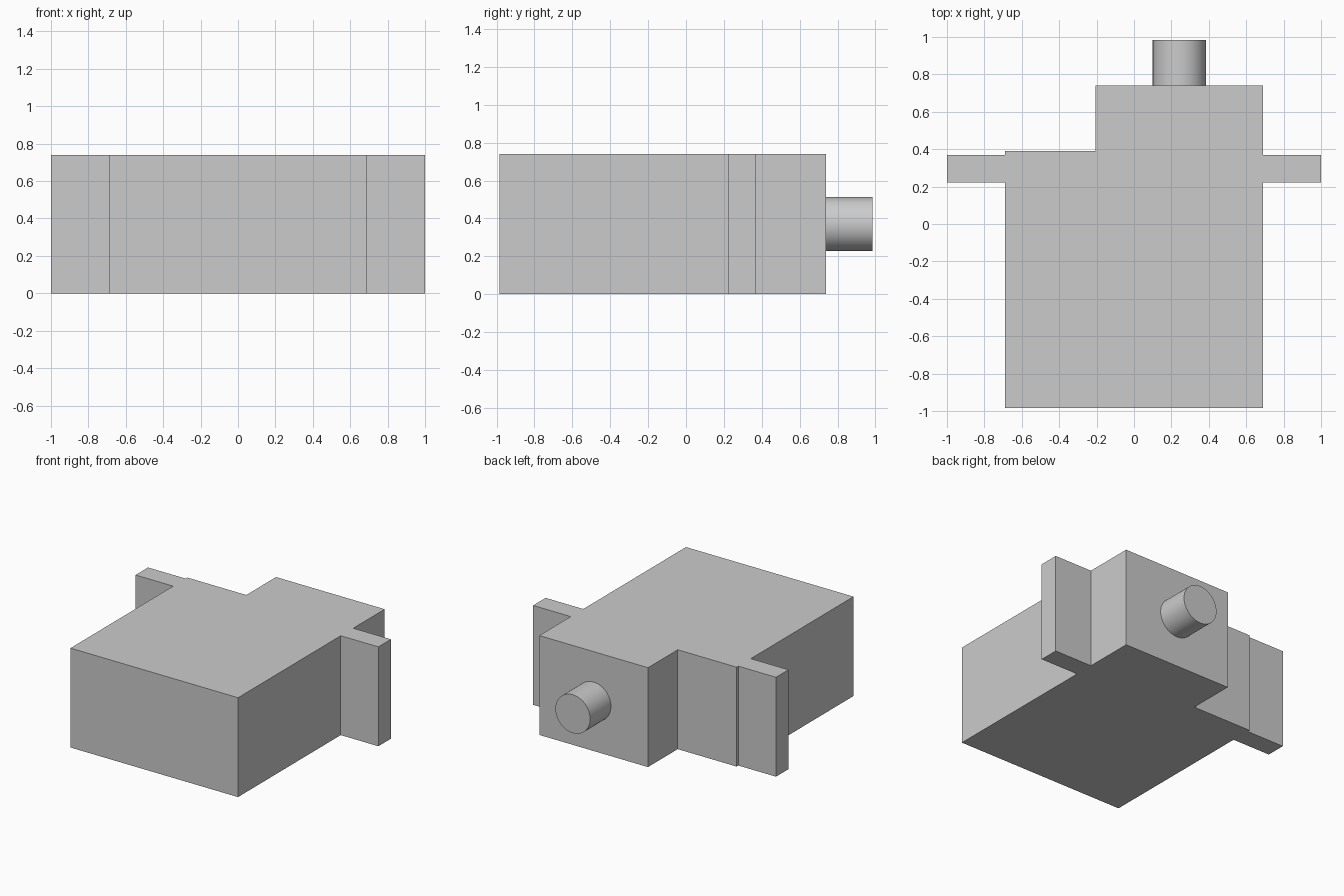
import bpy
import bmesh
import math

cube = bpy.data.objects.get("Cube")
if cube:
    bpy.data.objects.remove(cube, do_unlink=True)

# Single plain grey finish
GREY = (0.6, 0.6, 0.6, 1.0)
grey = bpy.data.materials.new("plain grey")
grey.use_nodes = True
grey.diffuse_color = GREY
grey.node_tree.nodes["Principled BSDF"].inputs["Base Color"].default_value = GREY

HEIGHT = 0.74
FRONT, BACK, STEP = -0.985, 0.74, 0.39
SIDE, LUG = 0.69, 1.0
LUG_FRONT, LUG_BACK = 0.223, 0.37
STEP_X = -0.205


def extrude_profile(name, points, height):
    """Raise a flat outline on the ground into a solid."""
    bm = bmesh.new()
    face = bm.faces.new([bm.verts.new((x, y, 0)) for x, y in points])
    result = bmesh.ops.extrude_face_region(bm, geom=[face], use_keep_orig=True)
    top = [g for g in result["geom"] if isinstance(g, bmesh.types.BMVert)]
    bmesh.ops.translate(bm, verts=top, vec=(0, 0, height))
    bmesh.ops.recalc_face_normals(bm, faces=bm.faces)
    mesh = bpy.data.meshes.new(name)
    bm.to_mesh(mesh)
    bm.free()
    obj = bpy.data.objects.new(name, mesh)
    bpy.context.collection.objects.link(obj)
    obj.data.materials.append(grey)
    return obj


# Stepped housing with a mounting lug on each side
right_lug = [(-SIDE, LUG_BACK), (-LUG, LUG_BACK), (-LUG, LUG_FRONT), (-SIDE, LUG_FRONT)]
left_lug = [(-x, y) for x, y in reversed(right_lug)]
outline = (
    [(-SIDE, FRONT), (SIDE, FRONT)]
    + left_lug
    + [(SIDE, BACK), (STEP_X, BACK), (STEP_X, STEP), (-SIDE, STEP)]
    + right_lug
)
extrude_profile("housing", outline, HEIGHT)

# Round output shaft on the back, seated slightly inside the housing
SHAFT_START, SHAFT_END = BACK - 0.02, 0.985
bpy.ops.mesh.primitive_cylinder_add(
    vertices=64, radius=0.143, depth=SHAFT_END - SHAFT_START,
    location=(0.243, (SHAFT_START + SHAFT_END) / 2, HEIGHT / 2),
    rotation=(math.pi / 2, 0, 0))
shaft = bpy.context.object
shaft.name = "output_shaft"
shaft.data.materials.append(grey)
bpy.ops.object.shade_smooth_by_angle(angle=math.radians(30))
